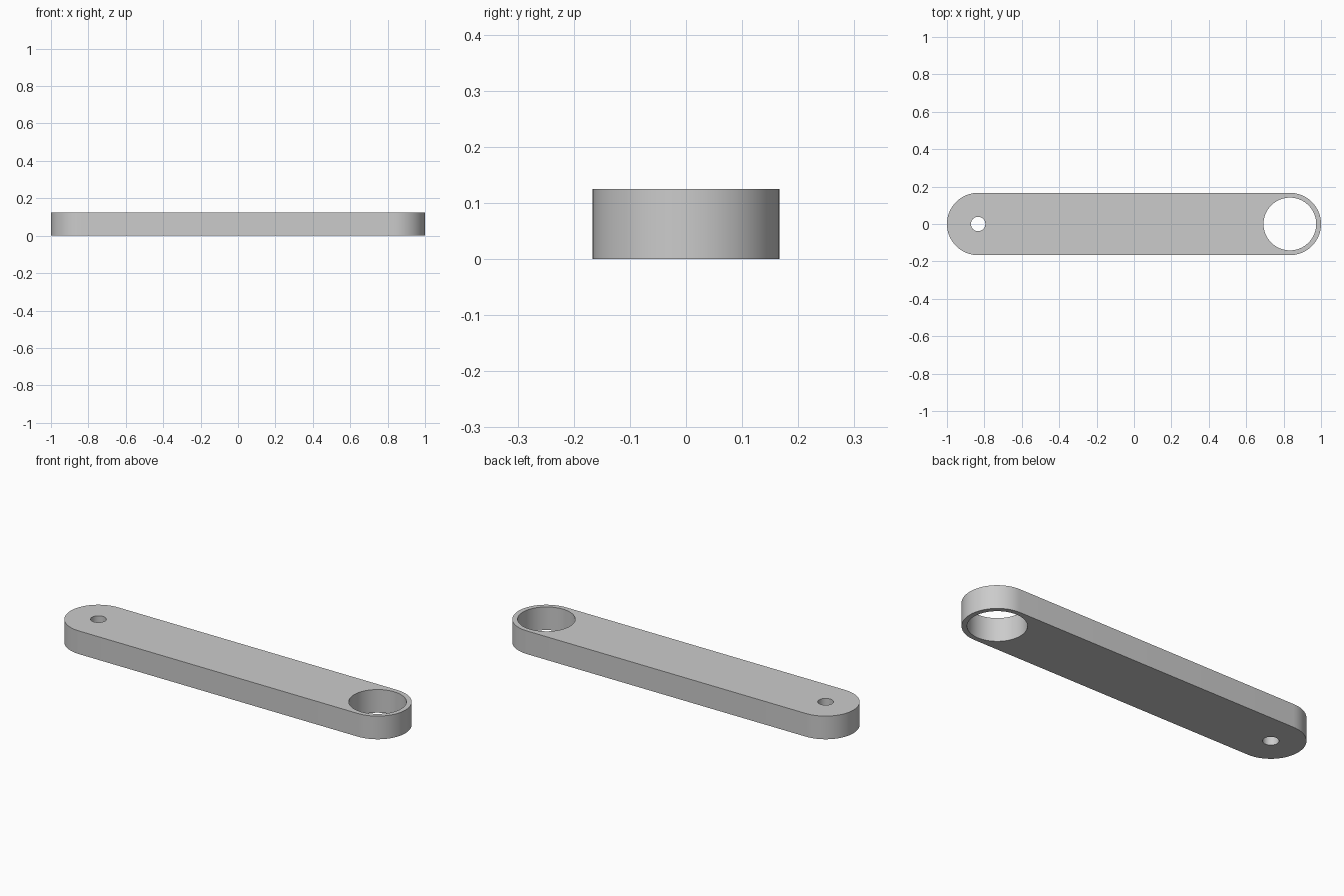
import bpy, bmesh
from math import cos, sin, pi

if "Cube" in bpy.data.objects:
    bpy.data.objects.remove(bpy.data.objects["Cube"])

R, H, CX = 1 / 6, 0.125, 5 / 6      # end radius, thickness, hole centre offset
N = 64                              # segments per full circle


def arc(cx, r, start, sweep, count):
    return [(cx + r * cos(start + sweep * i / count),
             r * sin(start + sweep * i / count), 0) for i in range(count + 1)]


def add_loop(bm, points):
    verts = [bm.verts.new(p) for p in points]
    for a, b in zip(verts, verts[1:] + verts[:1]):
        bm.edges.new((a, b))


bm = bmesh.new()
# Rounded bar outline
add_loop(bm, arc(CX, R, -pi / 2, pi, N // 2) + arc(-CX, R, pi / 2, pi, N // 2))
# Small pin hole and large bearing hole
add_loop(bm, arc(-CX, 0.0385, 0, 2 * pi, N)[:-1])
add_loop(bm, arc(CX, 0.141, 0, 2 * pi, N)[:-1])

# Fill the profile and raise it to full thickness
bmesh.ops.triangle_fill(bm, use_beauty=True, use_dissolve=False,
                        edges=bm.edges[:], normal=(0, 0, 1))
ext = bmesh.ops.extrude_face_region(bm, geom=bm.faces[:], use_keep_orig=True)
top = [g for g in ext["geom"] if isinstance(g, bmesh.types.BMVert)]
bmesh.ops.translate(bm, verts=top, vec=(0, 0, H))
bmesh.ops.recalc_face_normals(bm, faces=bm.faces[:])

mesh = bpy.data.meshes.new("link_arm")
bm.to_mesh(mesh)
bm.free()
arm = bpy.data.objects.new("link_arm", mesh)
bpy.context.collection.objects.link(arm)

# Smooth round walls, crisp rims
bpy.context.view_layer.objects.active = arm
arm.select_set(True)
bpy.ops.object.shade_smooth_by_angle()
